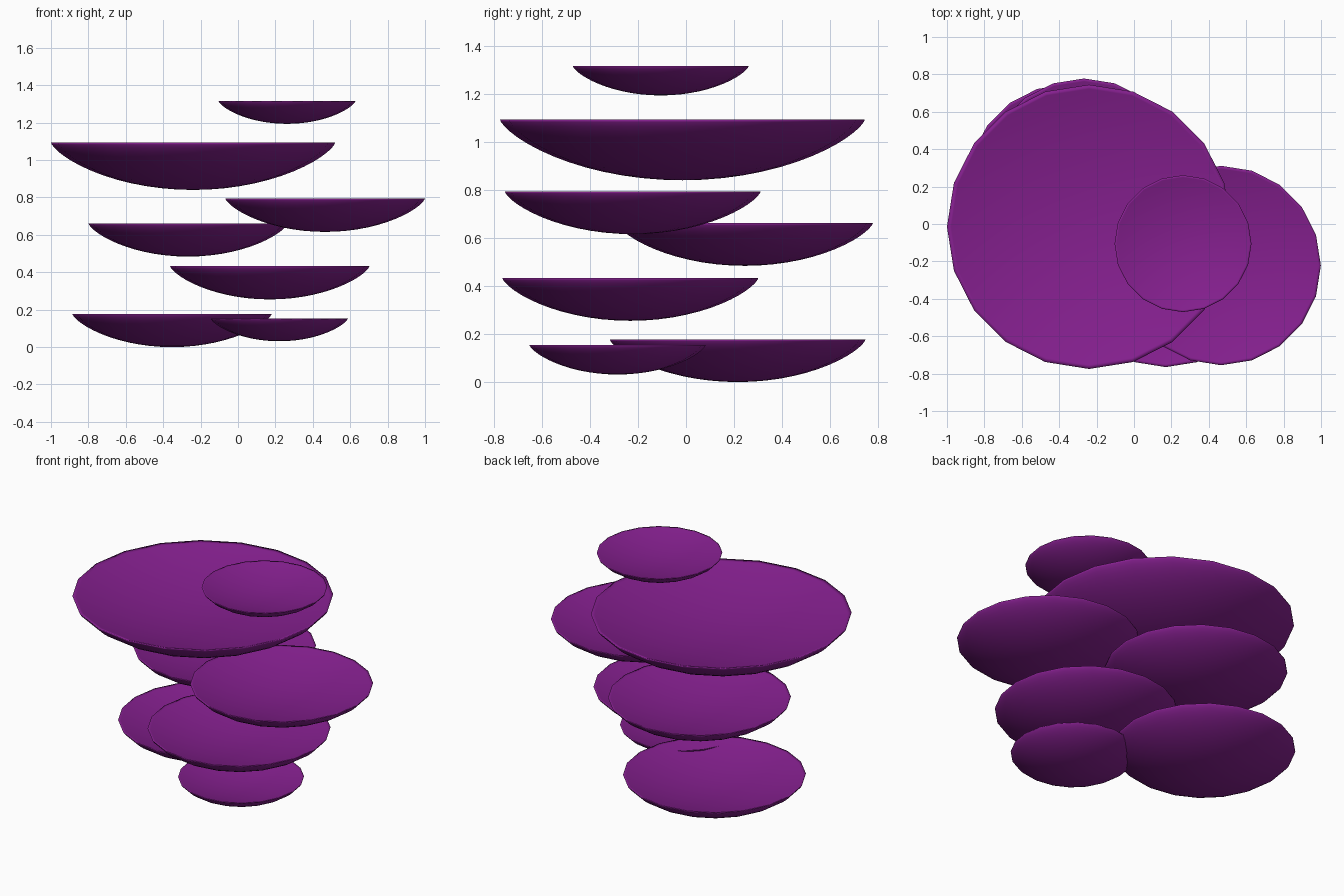
import bpy, bmesh, math

if "Cube" in bpy.data.objects:
    bpy.data.objects.remove(bpy.data.objects["Cube"])

SIDES = 20
RINGS = 14
DISH = 0.15      # depth of the hollow top, relative to the radius

mat = bpy.data.materials.new("deep purple")
mat.diffuse_color = (0.235, 0.014, 0.275, 1.0)
mat.use_nodes = True
mat.node_tree.nodes["Principled BSDF"].inputs["Base Color"].default_value = mat.diffuse_color


def shelf(name, x, y, top, r):
    """Round cap: bowl-shaped underside with rounded lip, dished top."""
    depth = r / 3
    # profile from bottom centre out to the rim and back to the top centre
    prof = []
    for i in range(1, RINGS + 1):
        f = math.sin(math.pi / 2 * i / RINGS)
        d = max(0.0, 1 - f * f) ** 0.72
        prof.append((f * r, top - depth * d))
    for f in (0.97, 0.88, 0.75, 0.6, 0.4, 0.2):
        prof.append((f * r, top - DISH * r * (1 - f * f)))

    bm = bmesh.new()
    rings = []
    for pr, pz in prof:
        rings.append([bm.verts.new((x + pr * math.cos(2 * math.pi * k / SIDES),
                                    y + pr * math.sin(2 * math.pi * k / SIDES), pz))
                      for k in range(SIDES)])
    low = bm.verts.new((x, y, top - depth))
    high = bm.verts.new((x, y, top - DISH * r))
    for k in range(SIDES):
        n = (k + 1) % SIDES
        bm.faces.new((low, rings[0][n], rings[0][k]))
        bm.faces.new((high, rings[-1][k], rings[-1][n]))
        for a, b in zip(rings, rings[1:]):
            bm.faces.new((a[k], a[n], b[n], b[k]))
    bmesh.ops.recalc_face_normals(bm, faces=bm.faces)
    for f in bm.faces:
        f.smooth = True
    me = bpy.data.meshes.new(name)
    bm.to_mesh(me)
    bm.free()
    me.materials.append(mat)
    ob = bpy.data.objects.new(name, me)
    bpy.context.collection.objects.link(ob)


# Stacked shelves, bottom to top: name, x, y, rim height, radius
for args in [
    ("bottom_back_shelf", -0.353, 0.215, 0.177, 0.533),
    ("bottom_front_shelf", 0.221, -0.285, 0.153, 0.367),
    ("lower_shelf", 0.17, -0.232, 0.432, 0.533),
    ("middle_back_shelf", -0.267, 0.245, 0.661, 0.533),
    ("middle_front_shelf", 0.466, -0.222, 0.793, 0.533),
    ("large_shelf", -0.24, -0.015, 1.093, 0.76),
    ("top_shelf", 0.262, -0.105, 1.315, 0.366),
]:
    shelf(*args)
